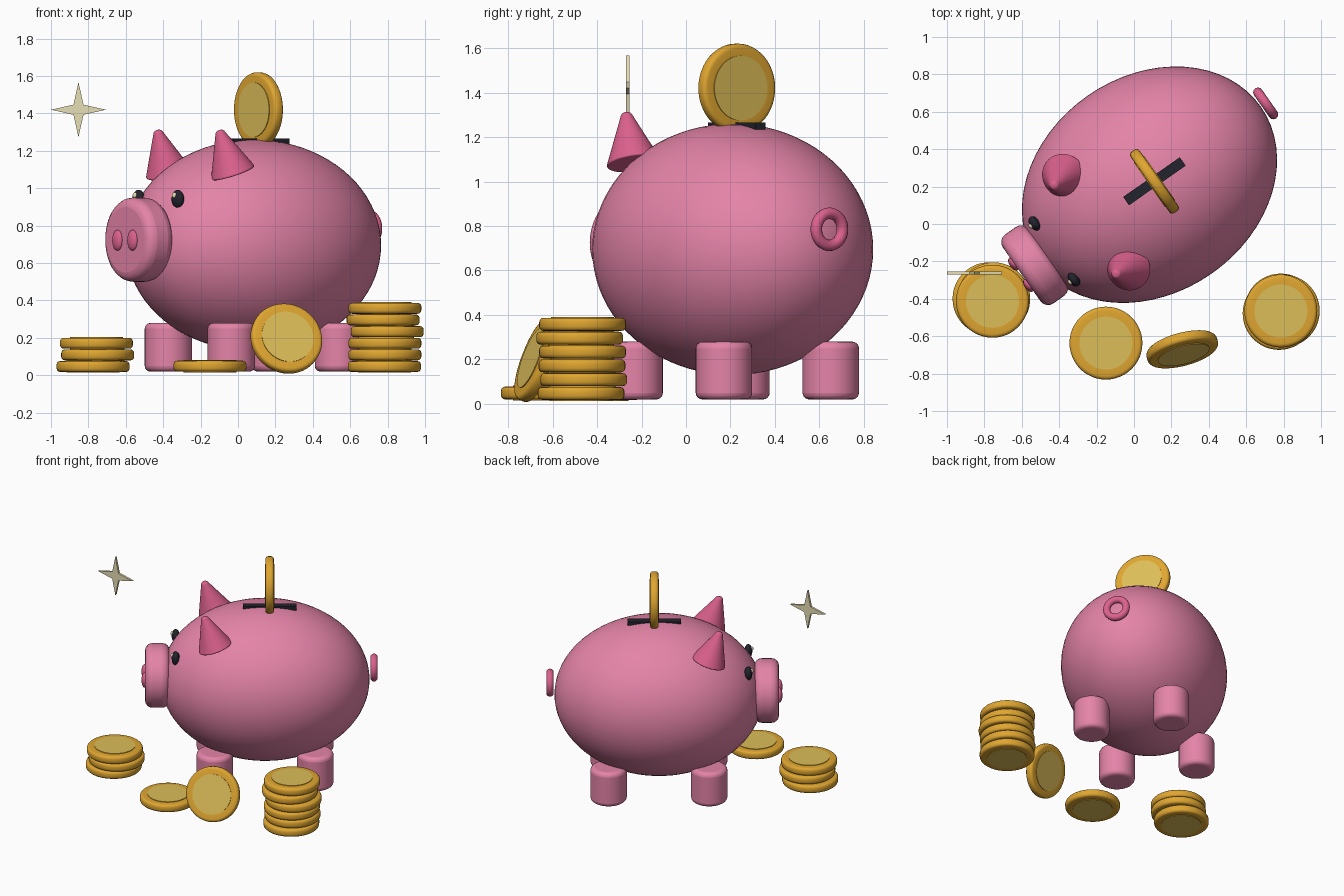
import bpy, bmesh, math
from mathutils import Matrix, Vector

if "Cube" in bpy.data.objects:
    bpy.data.objects.remove(bpy.data.objects["Cube"])


def material(name, rgb):
    m = bpy.data.materials.new(name)
    m.diffuse_color = (*rgb, 1)
    m.use_nodes = True
    m.node_tree.nodes["Principled BSDF"].inputs["Base Color"].default_value = m.diffuse_color
    return m


PINK = material("pink", (0.78, 0.23, 0.39))
ROSE = material("rose", (0.72, 0.12, 0.27))
GOLD = material("gold", (0.74, 0.38, 0.03))
PALE_GOLD = material("pale_gold", (0.72, 0.51, 0.10))
DARK = material("charcoal", (0.016, 0.017, 0.026))
CREAM = material("cream", (0.80, 0.74, 0.46))

# The whole pig is turned 35 degrees; its snout points along local -X
PIG = Matrix.Translation((0.083, 0.21, 0)) @ Matrix.Rotation(math.radians(35), 4, 'Z')
ALONG_X = Matrix.Rotation(math.radians(90), 4, 'Y')


def add(name, bm, mats, matrix=Matrix(), bevel=0, segments=4):
    mesh = bpy.data.meshes.new(name)
    bm.to_mesh(mesh)
    bm.free()
    for m in mats:
        mesh.materials.append(m)
    ob = bpy.data.objects.new(name, mesh)
    bpy.context.collection.objects.link(ob)
    ob.matrix_world = matrix
    if bevel:
        mod = ob.modifiers.new("rounding", 'BEVEL')
        mod.width, mod.segments = bevel, segments
        mod.limit_method, mod.angle_limit = 'ANGLE', math.radians(40)
    bpy.ops.object.select_all(action='DESELECT')
    ob.select_set(True)
    bpy.context.view_layer.objects.active = ob
    bpy.ops.object.shade_smooth_by_angle(angle=math.radians(35))
    return ob


def ellipsoid(name, loc, radii, mat, u=24, v=16):
    bm = bmesh.new()
    bmesh.ops.create_uvsphere(bm, u_segments=u, v_segments=v, radius=1)
    bmesh.ops.scale(bm, vec=radii, verts=bm.verts)
    return add(name, bm, [mat], PIG @ Matrix.Translation(loc))


def cone(name, matrix, r1, r2, depth, mat, bevel=0, n=40):
    bm = bmesh.new()
    bmesh.ops.create_cone(bm, cap_ends=True, segments=n, radius1=r1, radius2=r2, depth=depth)
    return add(name, bm, [mat], matrix, bevel)


def lathe(bm, profile, n, closed_axis=True):
    """Spin (radius, z) points around Z."""
    verts = [bm.verts.new((r, 0, z)) for r, z in profile]
    edges = [bm.edges.new(p) for p in zip(verts, verts[1:])]
    bmesh.ops.spin(bm, geom=verts + edges, cent=(0, 0, 0), axis=(0, 0, 1),
                   angle=math.tau, steps=n, use_merge=True)
    bmesh.ops.remove_doubles(bm, verts=bm.verts, dist=1e-5)
    bmesh.ops.recalc_face_normals(bm, faces=bm.faces)


def coin(name, matrix, size=1.0):
    """Round-edged coin with a pale raised disc on each side."""
    half = [(0, 0.033), (0.142, 0.033), (0.142, 0.029), (0.175, 0.029),
            (0.185, 0.027), (0.192, 0.020), (0.195, 0.011)]
    profile = half + [(r, -z) for r, z in reversed(half)]
    bm = bmesh.new()
    lathe(bm, [(r * size, z) for r, z in profile], 48)
    for f in bm.faces:
        c = f.calc_center_median()
        f.material_index = int(abs(c.z) > 0.0325)
    return add(name, bm, [GOLD, PALE_GOLD], matrix)


# Body and snout
ellipsoid("body", (0, 0, 0.695), (0.727, 0.58, 0.565), PINK, 64, 40)
cone("snout", PIG @ Matrix.Translation((-0.75, 0, 0.725)) @ ALONG_X,
     0.225, 0.225, 0.17, PINK, 0.05, 48)

# Paired face parts and legs
for side, s in (("left", 1), ("right", -1)):
    ellipsoid(f"{side}_nostril", (-0.838, 0.07 * s, 0.722), (0.022, 0.04, 0.055), ROSE)
    ellipsoid(f"{side}_eye", (-0.622, 0.183 * s, 0.942), (0.028, 0.042, 0.05), DARK)
    ellipsoid(f"{side}_eye_glint", (-0.644, 0.183 * s, 0.962), (0.014, 0.015, 0.016), CREAM, 16, 10)
    base, tip = Vector((-0.345, 0.302 * s, 1.08)), Vector((-0.425, 0.288 * s, 1.31))
    axis = tip - base
    turn = axis.to_track_quat('Z', 'Y').to_matrix().to_4x4()
    cone(f"{side}_ear", PIG @ Matrix.Translation((base + tip) / 2) @ turn,
         0.124, 0.02, axis.length, ROSE, 0.012)
    for end, x in (("front", -0.35), ("back", 0.35)):
        cone(f"{side}_{end}_leg", PIG @ Matrix.Translation((x, 0.293 * s, 0.15)),
             0.127, 0.127, 0.26, PINK, 0.03)

# Ring tail
bm = bmesh.new()
lathe(bm, [(0.072 + 0.026 * math.cos(a), 0.026 * math.sin(a))
           for a in [math.tau * i / 12 for i in range(13)]], 36)
add("tail", bm, [ROSE], PIG @ Matrix.Translation((0.758, 0, 0.785)) @ ALONG_X)

# Coin slot
bm = bmesh.new()
bmesh.ops.create_cube(bm, size=1)
bmesh.ops.scale(bm, vec=(0.37, 0.055, 0.03), verts=bm.verts)
add("coin_slot", bm, [DARK], PIG @ Matrix.Translation((0.032, 0, 1.25)))

# Coin standing in the slot
coin("slot_coin", PIG @ Matrix.Translation((0.032, 0, 1.42)) @ ALONG_X, 1.025)

# Stacks and loose coins
left_stack = [(-0.775, -0.40), (-0.75, -0.40), (-0.757, -0.413)]
right_stack = [(0.783, -0.472), (0.785, -0.46), (0.785, -0.468),
               (0.798, -0.465), (0.776, -0.478), (0.785, -0.465)]
for label, stack in (("left", left_stack), ("right", right_stack)):
    for i, (x, y) in enumerate(stack):
        coin(f"{label}_stack_coin_{i + 1}", Matrix.Translation((x, y, 0.047 + 0.0622 * i)))
coin("flat_coin", Matrix.Translation((-0.15, -0.637, 0.049)))
coin("leaning_coin", Matrix.Translation((0.258, -0.67, 0.196))
     @ Matrix.Rotation(math.radians(15), 4, 'Z') @ Matrix.Rotation(math.radians(70), 4, 'X'))

# Four-pointed sparkle
bm = bmesh.new()
ring = []
for i in range(8):
    r, a = (0.038 if i % 2 else 0.147), math.tau * i / 8
    ring.append(bm.verts.new((r * math.cos(a), 0.008, r * math.sin(a))))
face = bm.faces.new(ring)
new = bmesh.ops.extrude_face_region(bm, geom=[face])["geom"]
bmesh.ops.translate(bm, vec=(0, -0.016, 0),
                    verts=[g for g in new if isinstance(g, bmesh.types.BMVert)])
bmesh.ops.recalc_face_normals(bm, faces=bm.faces)
add("sparkle", bm, [CREAM], Matrix.Translation((-0.853, -0.262, 1.42)))
